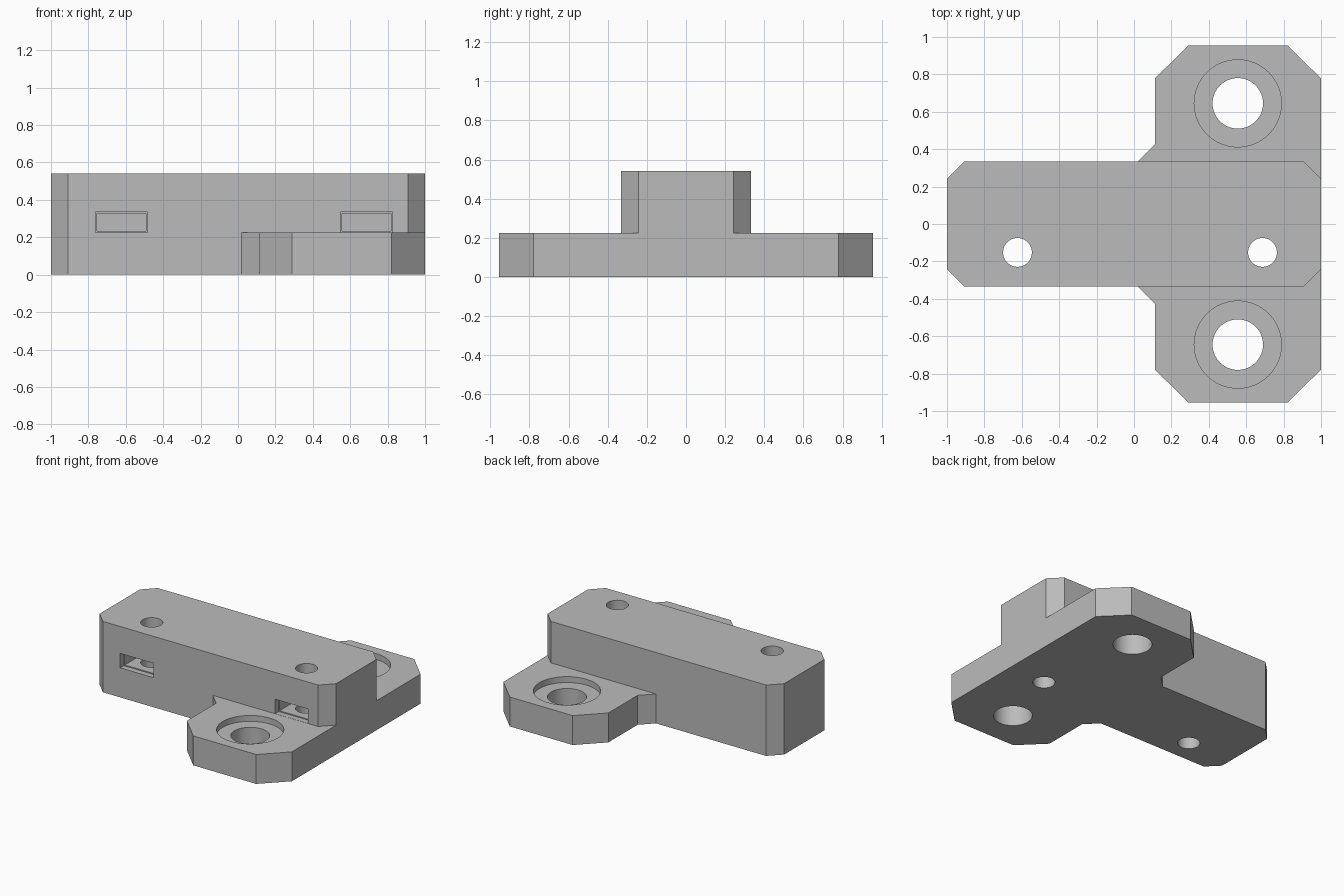
import bpy
import bmesh

if "Cube" in bpy.data.objects:
    bpy.data.objects.remove(bpy.data.objects["Cube"], do_unlink=True)

GREY = (0.5, 0.5, 0.5, 1.0)
grey = bpy.data.materials.new("plain_grey")
grey.use_nodes = True
grey.diffuse_color = GREY
grey.node_tree.nodes["Principled BSDF"].inputs["Base Color"].default_value = GREY


def prism(name, outline, z0, z1):
    """Extrude a counter-clockwise outline from z0 to z1."""
    bm = bmesh.new()
    face = bm.faces.new([bm.verts.new((x, y, z0)) for x, y in outline])
    out = bmesh.ops.extrude_face_region(bm, geom=[face])
    for v in out["geom"]:
        if isinstance(v, bmesh.types.BMVert):
            v.co.z = z1
    bmesh.ops.recalc_face_normals(bm, faces=bm.faces[:])
    mesh = bpy.data.meshes.new(name)
    bm.to_mesh(mesh)
    bm.free()
    mesh.materials.append(grey)
    ob = bpy.data.objects.new(name, mesh)
    bpy.context.collection.objects.link(ob)
    return ob


def box(name, x0, x1, y0, y1, z0, z1):
    return prism(name, [(x0, y0), (x1, y0), (x1, y1), (x0, y1)], z0, z1)


def cylinder(name, x, y, radius, z0, z1):
    bpy.ops.mesh.primitive_cylinder_add(vertices=64, radius=radius, depth=z1 - z0,
                                        location=(x, y, (z0 + z1) / 2))
    ob = bpy.context.object
    ob.name = name
    ob.data.materials.append(grey)
    return ob


def combine(target, tool, operation):
    """Apply a boolean and remove the tool object."""
    bpy.context.view_layer.objects.active = target
    mod = target.modifiers.new("boolean", "BOOLEAN")
    mod.operation = operation
    mod.solver = "EXACT"
    mod.object = tool
    bpy.ops.object.modifier_apply(modifier=mod.name)
    bpy.data.objects.remove(tool, do_unlink=True)


def mirror_y(half):
    """Complete an outline from its lower half by reflecting it in y."""
    return half + [(x, -y) for x, y in reversed(half)]


# Tall bar with chamfered corners
bar = prism("mounting_block",
            mirror_y([(-1, -0.243), (-0.91, -0.333), (0.91, -0.333), (1, -0.243)]),
            0, 0.542)

# Low crosswise flange with two ears
flange = prism("flange",
               mirror_y([(0.02, -0.333), (0.112, -0.425), (0.112, -0.778),
                         (0.29, -0.955), (0.822, -0.955), (1, -0.778)]),
               0, 0.225)
combine(bar, flange, "UNION")

# Counterbored bolt holes in the ears
for side in (-1, 1):
    y = side * 0.645
    combine(bar, cylinder("counterbore_cutter", 0.555, y, 0.233, 0.18, 0.3), "DIFFERENCE")
    combine(bar, cylinder("bolt_cutter", 0.555, y, 0.135, -0.1, 0.3), "DIFFERENCE")

# Screw holes through the bar, each crossed by a stepped nut slot open to the front
for x in (-0.623, 0.687):
    combine(bar, box("slot_mouth_cutter", x - 0.14, x + 0.14, -0.4, -0.29, 0.226, 0.336), "DIFFERENCE")
    combine(bar, box("slot_cutter", x - 0.132, x + 0.132, -0.4, -0.01, 0.234, 0.328), "DIFFERENCE")
    combine(bar, cylinder("screw_cutter", x, -0.152, 0.077, -0.1, 0.7), "DIFFERENCE")

# Smooth hole walls, keep edges sharp
bpy.ops.object.select_all(action="DESELECT")
bar.select_set(True)
bpy.context.view_layer.objects.active = bar
bpy.ops.object.shade_smooth_by_angle(angle=0.5)
